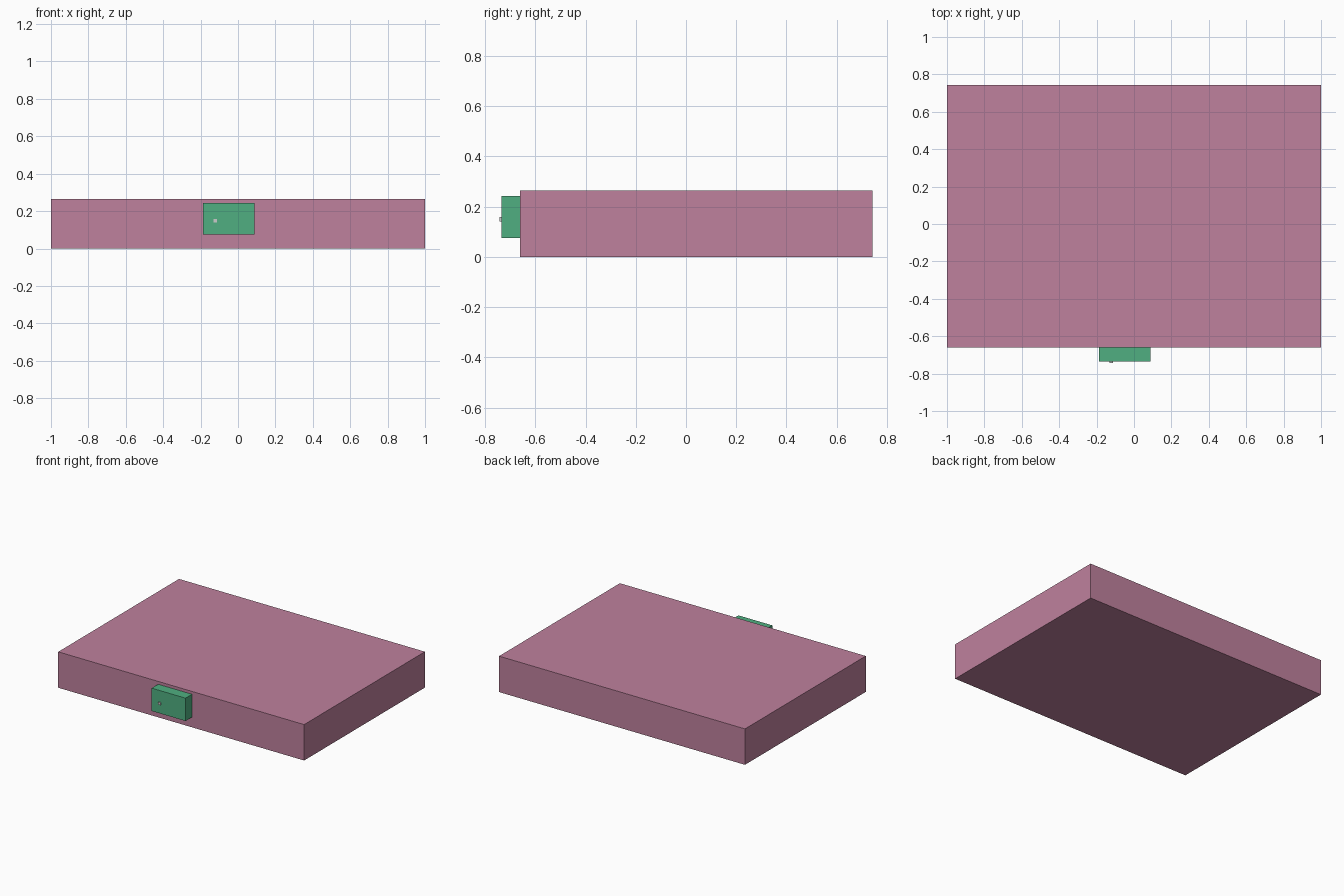
import bpy

if "Cube" in bpy.data.objects:
    bpy.data.objects.remove(bpy.data.objects["Cube"])


def material(name, rgb):
    mat = bpy.data.materials.new(name)
    mat.diffuse_color = (*rgb, 1)
    mat.use_nodes = True
    mat.node_tree.nodes["Principled BSDF"].inputs["Base Color"].default_value = mat.diffuse_color
    return mat


def box(name, low, high, mat=None):
    """Axis-aligned box between two opposite corners."""
    center = [(a + b) / 2 for a, b in zip(low, high)]
    bpy.ops.mesh.primitive_cube_add(size=1, location=center)
    obj = bpy.context.object
    obj.name = name
    obj.scale = [b - a for a, b in zip(low, high)]
    bpy.ops.object.transform_apply(location=False, rotation=False, scale=True)
    if mat:
        obj.data.materials.append(mat)
    return obj


pink = material("pink", (0.52, 0.22, 0.34))
green = material("green", (0.08, 0.43, 0.22))

# Main slab
box("slab", (-1, -0.66, 0), (1, 0.743, 0.264), pink)

# Block mounted on the front face
box("front_block", (-0.187, -0.735, 0.075), (0.088, -0.66, 0.243), green)

# Tiny button on the block
box("button", (-0.13, -0.743, 0.14), (-0.111, -0.735, 0.158))
